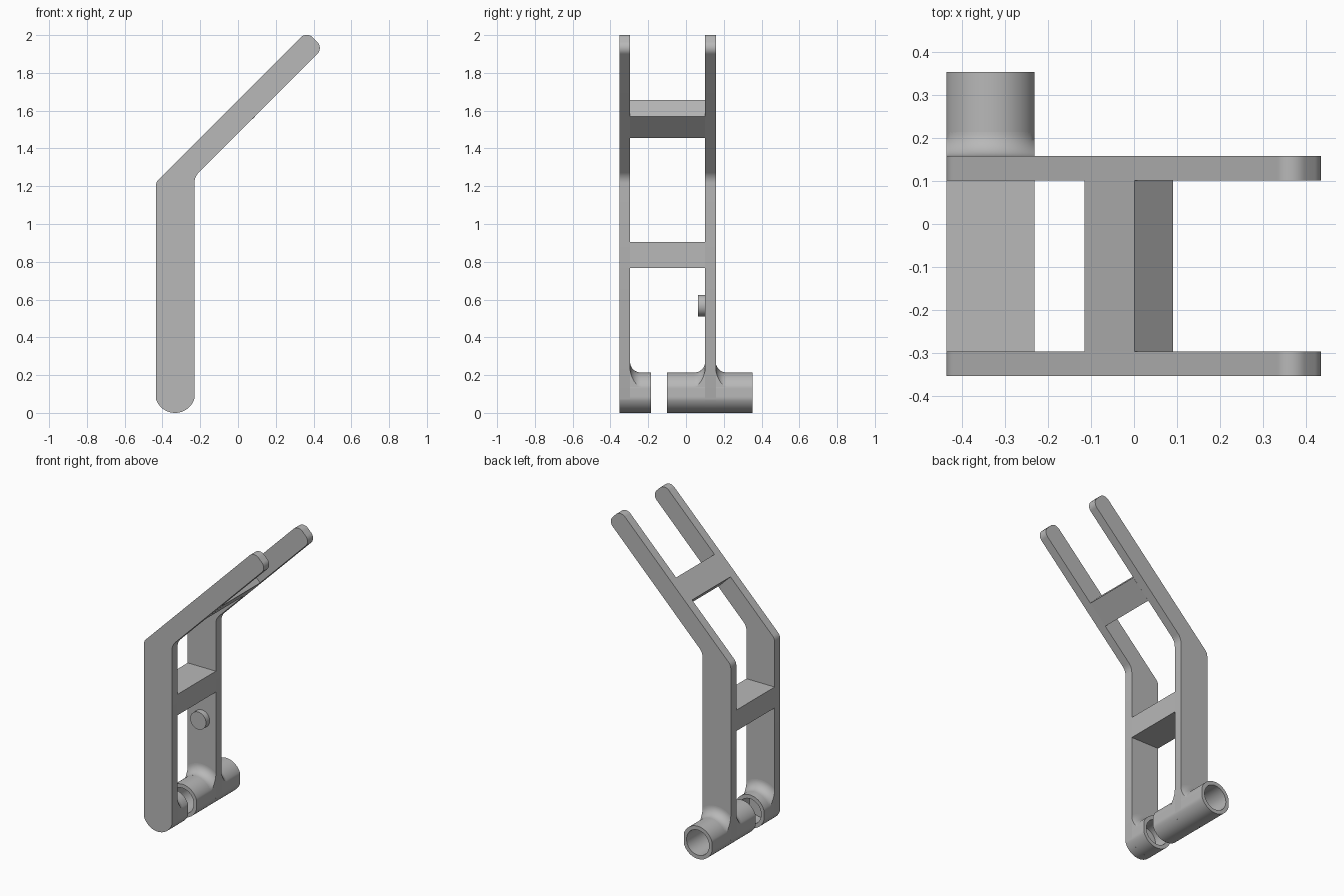
import bpy, bmesh, math
from mathutils import Vector

cube = bpy.data.objects.get("Cube")
if cube:
    bpy.data.objects.remove(cube, do_unlink=True)

# Main dimensions
AX, AZ = -0.333, 0.107            # pivot axis
R, BORE, HALF = 0.107, 0.082, 0.102   # barrel radius, bore radius, half leg width
FRONT = (-0.353, -0.296)          # front plate thickness range in y
BACK = (0.101, 0.158)             # back plate thickness range in y
FILLET = 0.056

grey = bpy.data.materials.new("plain grey")
grey.use_nodes = True
colour = (0.48, 0.48, 0.48, 1)
grey.diffuse_color = colour
grey.node_tree.nodes["Principled BSDF"].inputs["Base Color"].default_value = colour


def loft(name, sections, cyclic=False):
    """Skin closed loops of points one after the other."""
    bm = bmesh.new()
    loops = [[bm.verts.new(p) for p in s] for s in sections]
    n = len(loops[0])
    pairs = list(zip(loops, loops[1:]))
    if cyclic:
        pairs.append((loops[-1], loops[0]))
    else:
        bm.faces.new(loops[0])
        bm.faces.new(loops[-1])
    for a, b in pairs:
        for i in range(n):
            j = (i + 1) % n
            bm.faces.new((a[i], a[j], b[j], b[i]))
    bmesh.ops.remove_doubles(bm, verts=bm.verts, dist=1e-5)
    bmesh.ops.recalc_face_normals(bm, faces=bm.faces)
    mesh = bpy.data.meshes.new(name)
    bm.to_mesh(mesh)
    bm.free()
    mesh.materials.append(grey)
    obj = bpy.data.objects.new(name, mesh)
    bpy.context.collection.objects.link(obj)
    return obj


def at_y(profile, y):
    return [(x, y, z) for x, z in profile]


def prism(name, profile, y0, y1):
    return loft(name, [at_y(profile, y0), at_y(profile, y1)])


def circle(x, z, r, clip=1.0, n=64):
    """Circle with its sides trimmed flat at the clip distance."""
    pts = []
    for i in range(n):
        a = math.tau * i / n
        pts.append((x + max(-clip, min(clip, r * math.cos(a))), z + r * math.sin(a)))
    return pts


def rounded(prev, corner, nxt, r, n=8):
    """Arc that rounds one corner of a profile."""
    p = Vector(corner)
    u = (Vector(prev) - p).normalized()
    v = (Vector(nxt) - p).normalized()
    half = u.angle(v) / 2
    c = p + (u + v).normalized() * (r / math.sin(half))
    a, b = p + u * (r / math.tan(half)) - c, p + v * (r / math.tan(half)) - c
    return [tuple(c + a.lerp(b, i / n).normalized() * r) for i in range(n + 1)]


# Side plate outline: round foot, straight leg, bent arm with rounded tip
left, right = AX - HALF, AX + HALF
foot_l, foot_r = (left, AZ), (right, AZ)
knee_out, knee_in = (left, 1.221), (right, 1.249)
tip_up, tip_low = (0.364, 2.02), (0.452, 1.932)
a0 = math.acos(HALF / R)
outline = [(AX + R * math.cos(a), AZ + R * math.sin(a))
           for a in (math.pi + a0 + (math.pi - 2 * a0) * i / 32 for i in range(33))]
outline += rounded(foot_r, knee_in, tip_low, 0.08)
outline += rounded(knee_in, tip_low, tip_up, 0.045)
outline += rounded(tip_low, tip_up, knee_out, 0.045)
outline += rounded(tip_up, knee_out, foot_l, 0.05)

front_plate = prism("front_plate", outline, *FRONT)
back_plate = prism("back_plate", outline, *BACK)

# Bore through the back plate
cutter = prism("bore_cutter", circle(AX, AZ, BORE), BACK[0] - 0.1, BACK[1] + 0.1)
cutter.hide_render = True
mod = back_plate.modifiers.new("bore", 'BOOLEAN')
mod.operation = 'DIFFERENCE'
mod.solver = 'EXACT'
mod.object = cutter
bpy.context.view_layer.objects.active = back_plate
bpy.ops.object.modifier_apply(modifier=mod.name)
bpy.data.objects.remove(cutter, do_unlink=True)


# Hollow barrels on the pivot axis
def barrel(name, y0, y1):
    outer, inner = circle(AX, AZ, R, HALF), circle(AX, AZ, BORE)
    return loft(name, [at_y(outer, y0), at_y(outer, y1),
                       at_y(inner, y1), at_y(inner, y0)], cyclic=True)


barrel("front_barrel", FRONT[1], -0.185)
barrel("inner_barrel", -0.1, BACK[0])
barrel("outer_barrel", BACK[1], 0.353)


# Concave blends between plates and barrel tops
def blend(name, y, direction, steps=12, n=24):
    xs = [-HALF + 2 * HALF * i / n for i in range(n + 1)]
    sections = []
    for k in range(steps + 1):
        a = math.pi / 2 * k / steps
        r = R + FILLET * (1 - math.sin(a))
        yy = y + direction * FILLET * (1 - math.cos(a))
        top = [(AX + x, yy, AZ + math.sqrt(r * r - x * x)) for x in xs]
        low = [(AX + x, yy, AZ + math.sqrt(R * R - x * x) - 0.002) for x in xs]
        sections.append(top + low[::-1])
    return loft(name, sections)


blend("front_blend", FRONT[1], 1)
blend("inner_blend", BACK[0], -1)
blend("outer_blend", BACK[1], 1)

# Crossbars between the plates
prism("lower_crossbar", [(left, 0.768), (right, 0.768), (right, 0.905), (left, 0.905)],
      FRONT[1], BACK[0])
prism("upper_crossbar", [(-0.115, 1.541), (0.001, 1.657), (0.09, 1.569), (-0.026, 1.454)],
      FRONT[1], BACK[0])

# Stop peg on the inside of the back plate
prism("stop_peg", circle(AX, 0.568, 0.057, n=48), 0.063, BACK[0])

# Smooth curved faces, keep edges sharp
for obj in bpy.context.collection.objects:
    if obj.type == 'MESH' and grey.name in obj.data.materials:
        obj.data.shade_smooth()
        obj.data.set_sharp_from_angle(angle=math.radians(30))
